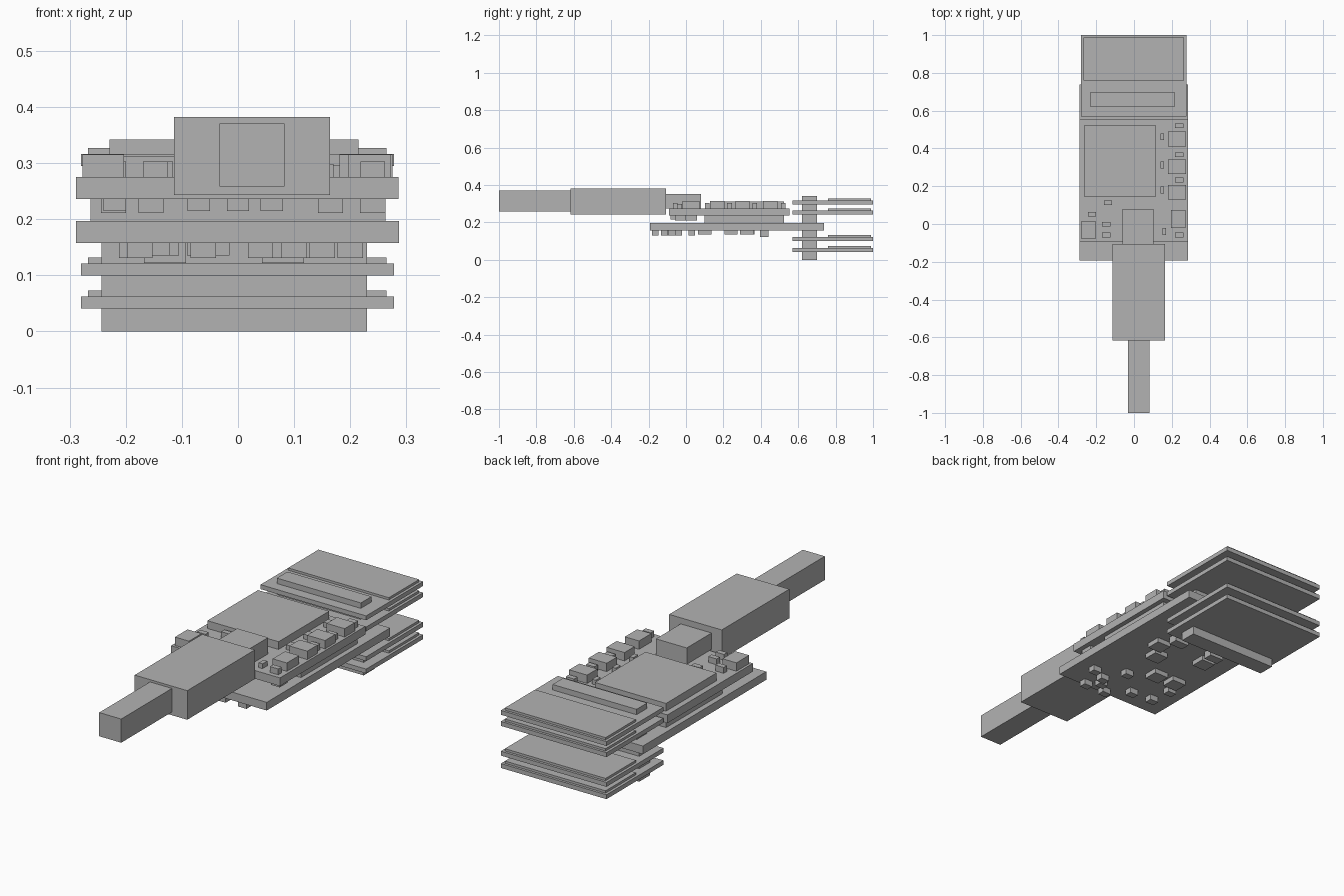
import bpy
import bmesh
from mathutils import Matrix, Vector

cube = bpy.data.objects.get("Cube")
if cube:
    bpy.data.objects.remove(cube, do_unlink=True)

GREY = bpy.data.materials.new("plain_grey")
GREY.use_nodes = True
GREY.diffuse_color = (0.45, 0.45, 0.45, 1)
GREY.node_tree.nodes["Principled BSDF"].inputs["Base Color"].default_value = (0.45, 0.45, 0.45, 1)


def add_block(bm, x, y, z):
    """Add a box spanning the given (low, high) ranges."""
    low, high = (Vector(c) for c in zip(x, y, z))
    bmesh.ops.create_cube(
        bm, size=1, matrix=Matrix.Translation((low + high) / 2) @ Matrix.Diagonal((high - low).to_4d()))


def finish(name, bm):
    mesh = bpy.data.meshes.new(name)
    bm.to_mesh(mesh)
    bm.free()
    mesh.materials.append(GREY)
    obj = bpy.data.objects.new(name, mesh)
    bpy.context.scene.collection.objects.link(obj)


def block(name, x, y, z):
    bm = bmesh.new()
    add_block(bm, x, y, z)
    finish(name, bm)


def chips(name, spots, width, depth, z):
    """One object of equal chips, centred on each spot."""
    bm = bmesh.new()
    for x, y in spots:
        add_block(bm, (x - width / 2, x + width / 2), (y - depth / 2, y + depth / 2), z)
    finish(name, bm)


# Cable, plug and socket
block("cable", (-.033, .083), (-1, -.617), (.258, .371))
block("plug_body", (-.114, .164), (-.617, -.107), (.243, .382))
block("socket", (-.06, .103), (-.107, .08), (.275, .353))

# Two stacked circuit boards with the spacer between them
LOWER, UPPER = (.158, .197), (.236, .275)
block("lower_board", (-.289, .287), (-.193, .738), LOWER)
block("upper_board", (-.289, .286), (-.092, .553), UPPER)
block("board_spacer", (-.263, .263), (.1, .525), (LOWER[1], UPPER[0]))
block("main_chip", (-.262, .114), (.143, .525), (UPPER[1], .312))

# Parts on top of the upper board
chips("side_chips", [(.228, y) for y in (.45, .302, .168)], .095, .077, (UPPER[1], .315))
block("front_left_chip", (.197, .272), (-.02, .073), (UPPER[1], .315))
block("front_right_chip", (-.277, -.203), (-.08, .015), (UPPER[1], .315))
chips("wide_resistors",
      [(.24, .52), (.24, .367), (.24, .233), (.24, -.058), (-.222, .052),
       (-.138, .113), (-.147, -.002), (-.147, -.058)], .044, .025, (UPPER[1], .303))
chips("long_resistors", [(.15, .462), (.15, .312), (.15, .18), (.16, -.04)],
      .02, .036, (UPPER[1], .298))

# Parts hanging from the upper board
chips("upper_under_chips", [(-.222, .03), (-.155, -.03), (.165, .03), (.24, -.03)],
      .045, .06, (.211, UPPER[0]))
chips("upper_under_resistors", [(-.22, -.069), (-.07, -.069), (0, -.069), (.06, -.069)],
      .04, .026, (.215, UPPER[0]))

# Parts hanging from the lower board
chips("lower_chips", [(.12, .325), (-.143, .33), (.065, .24), (-.053, .1), (-.16, .1)],
      .075, .07, (.135, LOWER[0]))
chips("lower_tall_chips", [(.08, .418), (-.13, .418)], .075, .045, (.122, LOWER[0]))
chips("lower_small_parts",
      [(.15, -.165), (.04, -.165), (.1, -.115), (.125, -.075), (-.062, -.09), (-.175, -.08),
       (.2, -.04), (.065, .03), (-.19, .03)], .045, .035, (.131, LOWER[0]))

# Connector strips through the back of the lower board
block("lower_strip", (-.243, .23), (.62, .7), (0, LOWER[0]))
block("upper_strip", (-.229, .215), (.62, .7), (LOWER[1], .342))

# Four rear plates, each carrying a thin raised panel
for number, z in enumerate((.041, .1, .242, .295), 1):
    block(f"rear_plate_{number}", (-.28, .278), (.57, 1), (z, z + .021))
    block(f"rear_panel_{number}", (-.267, .265), (.76, .988), (z + .021, z + .032))
